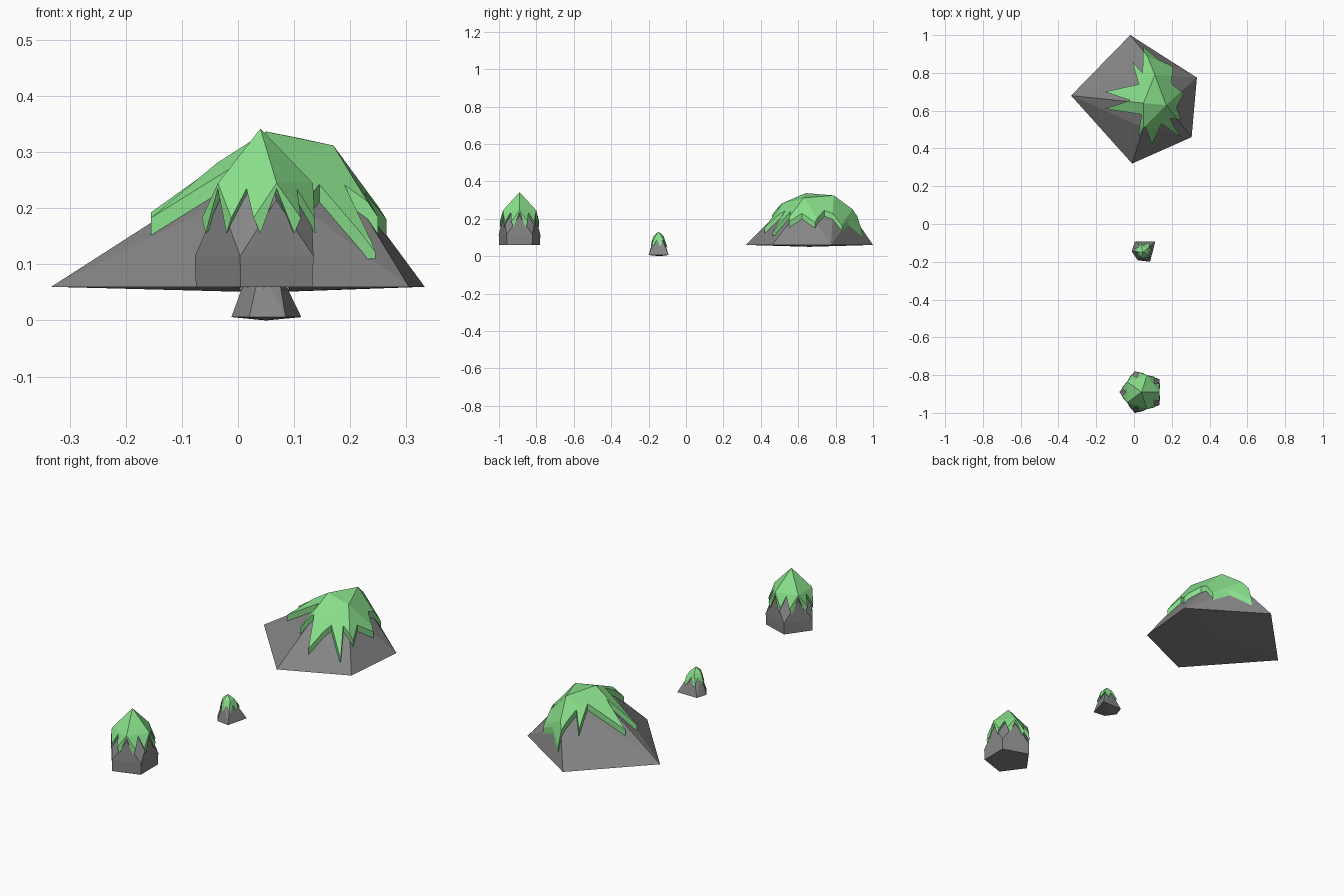
import bpy, bmesh, math
from mathutils import Vector

if "Cube" in bpy.data.objects:
    bpy.data.objects.remove(bpy.data.objects["Cube"])


def material(name, rgb):
    m = bpy.data.materials.new(name)
    m.diffuse_color = (*rgb, 1)
    m.use_nodes = True
    m.node_tree.nodes["Principled BSDF"].inputs["Base Color"].default_value = m.diffuse_color
    return m


GREY = material("grey stone", (0.24, 0.24, 0.24))
GREEN = material("moss green", (0.25, 0.74, 0.26))


def add_object(name, bm, mat):
    bmesh.ops.recalc_face_normals(bm, faces=bm.faces[:])
    me = bpy.data.meshes.new(name)
    bm.to_mesh(me)
    bm.free()
    me.materials.append(mat)
    ob = bpy.data.objects.new(name, me)
    bpy.context.scene.collection.objects.link(ob)
    return ob


def hull(name, points, mat):
    """Faceted convex stone through a few corner points."""
    bm = bmesh.new()
    for p in points:
        bm.verts.new(p)
    bmesh.ops.convex_hull(bm, input=bm.verts[:])
    loose = [v for v in bm.verts if not v.link_faces]
    bmesh.ops.delete(bm, geom=loose, context='VERTS')
    bmesh.ops.dissolve_limit(bm, angle_limit=0.01, verts=bm.verts[:], edges=bm.edges[:])
    return add_object(name, bm, mat)


def ring(c, r, z, n=5, start=0.0):
    return [(c[0] + r * math.cos(math.radians(start + 360 * i / n)),
             c[1] + r * math.sin(math.radians(start + 360 * i / n)), z) for i in range(n)]


def star_cutter(outline, z0, z1):
    """Upright prism with a star outline."""
    bm = bmesh.new()
    lo = [bm.verts.new((x, y, z0)) for x, y in outline]
    hi = [bm.verts.new((x, y, z1)) for x, y in outline]
    bm.faces.new(lo)
    bm.faces.new(hi)
    n = len(lo)
    for i in range(n):
        j = (i + 1) % n
        bm.faces.new((lo[i], lo[j], hi[j], hi[i]))
    return add_object("moss_cutter", bm, GREEN)


def crown_cutter(c, n, r, tip, valley, top, start):
    """Drum whose underside zigzags, leaving n teeth at radius r."""
    bm = bmesh.new()
    k = 2.0
    mid = bm.verts.new((c[0], c[1], valley))
    lo, hi = [], []
    for i, (x, y, z) in enumerate(ring(c, r * k, 0, 2 * n, start)):
        zz = valley + (tip - valley) * k if i % 2 == 0 else valley
        lo.append(bm.verts.new((x, y, zz)))
        hi.append(bm.verts.new((x, y, top)))
    bm.faces.new(hi)
    for i in range(2 * n):
        j = (i + 1) % (2 * n)
        bm.faces.new((mid, lo[i], lo[j]))
        bm.faces.new((lo[i], lo[j], hi[j], hi[i]))
    return add_object("moss_cutter", bm, GREEN)


def moss(name, points, c, grow, lift, cutter):
    """Swollen, lifted copy of the stone trimmed by the cutter."""
    pts = [(c[0] + (x - c[0]) * grow, c[1] + (y - c[1]) * grow, z + lift) for x, y, z in points]
    ob = hull(name, pts, GREEN)
    mod = ob.modifiers.new("trim", 'BOOLEAN')
    mod.operation = 'INTERSECT'
    mod.solver = 'EXACT'
    mod.object = cutter
    dg = bpy.context.evaluated_depsgraph_get()
    dg.update()
    me = bpy.data.meshes.new_from_object(ob.evaluated_get(dg))
    ob.modifiers.clear()
    ob.data = me
    bpy.data.objects.remove(cutter)


# Large low rock at the back
big = [(-.333, .68, .06), (-.02, 1.0, .06), (.333, .775, .06), (.305, .46, .06), (-.01, .32, .06),
       (.05, .66, .05), (.05, .64, .306), (.17, .63, .281), (.11, .79, .294),
       (.05, .51, .25), (.07, .89, .22)]
hull("large_rock", big, GREY)
star = [(.05, .94), (.045, .80), (-.01, .86), (.025, .74), (-.155, .70), (-.02, .655),
        (-.155, .61), (.04, .58), (.02, .46), (.06, .515), (.095, .42), (.145, .53),
        (.245, .46), (.19, .56), (.25, .55), (.225, .62), (.265, .69), (.2, .74),
        (.205, .835), (.13, .87)]
moss("large_rock_moss", big, (.05, .64), 1.0, .031, star_cutter(star, .11, .6))

# Tall five-sided rock at the front
c = (.04, -.89)
tall = (ring(c, .115, .06, 5, 36) + ring(c, .117, .115, 5, 36)
        + ring(c, .09, .215, 5, 0) + [(*c, .312)])
hull("tall_rock", tall, GREY)
moss("tall_rock_moss", tall, c, 1.04, .03,
     crown_cutter(c, 10, .11, .15, .235, .5, 18))

# Small rock in the middle
c = (.048, -.147)
small = ([(.005, -.092, .006), (.113, -.092, .006), (.085, -.2, .006), (.02, -.192, .006),
          (-.012, -.145, .006), (.05, -.14, 0)]
         + ring(c, .027, .095, 5, 36) + [(*c, .118)])
hull("small_rock", small, GREY)
moss("small_rock_moss", small, c, 1.04, .013,
     crown_cutter(c, 7, .036, .06, .088, .25, 10))
